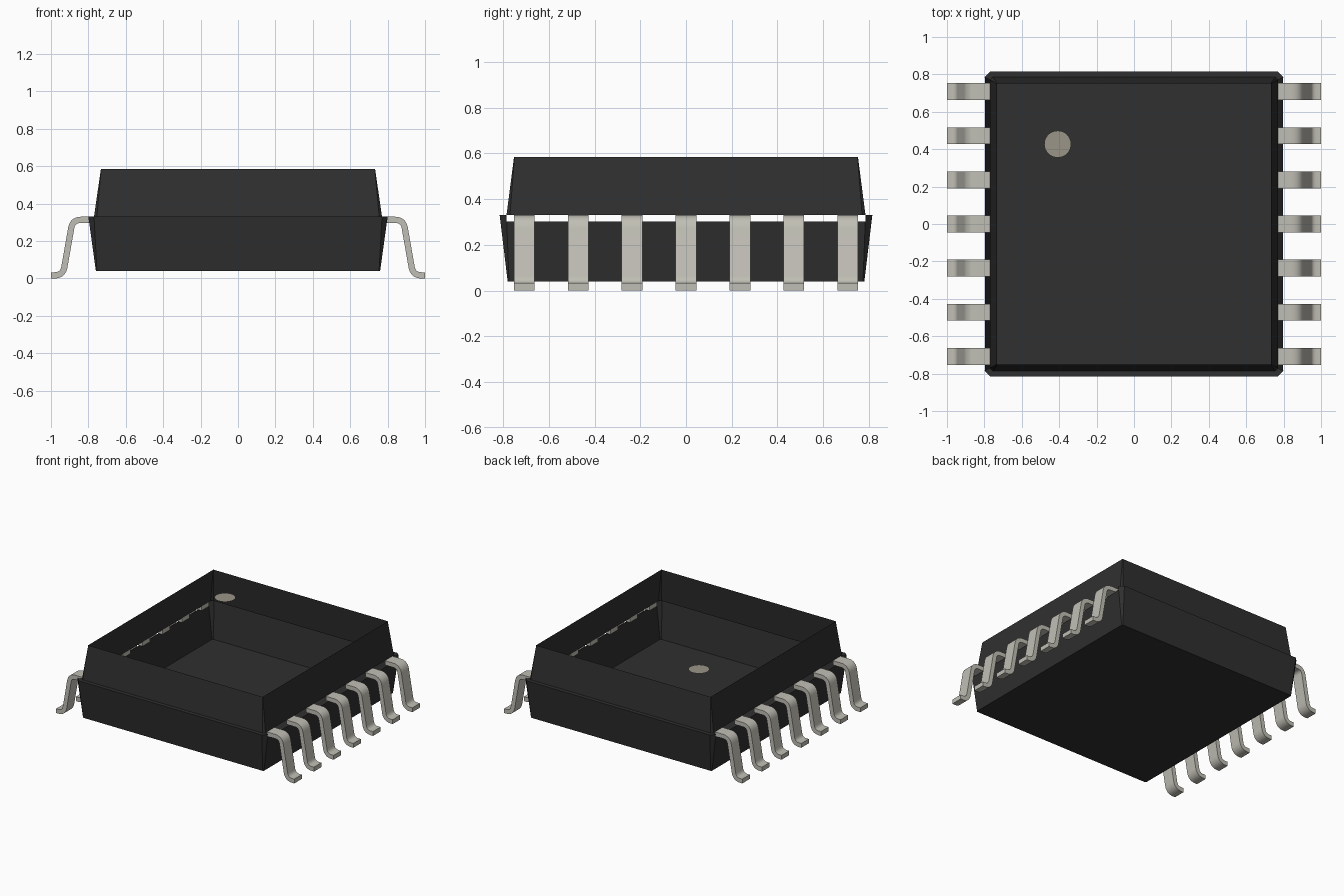
import bpy, bmesh, math
from mathutils import Vector

cube = bpy.data.objects.get("Cube")
if cube:
    bpy.data.objects.remove(cube, do_unlink=True)


def material(name, rgb):
    m = bpy.data.materials.new(name)
    m.use_nodes = True
    m.diffuse_color = (*rgb, 1)
    bsdf = m.node_tree.nodes["Principled BSDF"]
    bsdf.inputs["Base Color"].default_value = (*rgb, 1)
    bsdf.inputs["Roughness"].default_value = 0.6
    return m


BLACK = material("black resin", (0.029, 0.029, 0.029))
METAL = material("tinned metal", (0.53, 0.52, 0.46))
GREY = material("warm grey marker", (0.33, 0.30, 0.245))


def add_object(name, bm, mat):
    mesh = bpy.data.meshes.new(name)
    bm.to_mesh(mesh)
    bm.free()
    mesh.materials.append(mat)
    ob = bpy.data.objects.new(name, mesh)
    bpy.context.collection.objects.link(ob)
    return ob


def ring(bm, x, y, z, c):
    """Rectangle with corners cut by c, counter-clockwise from the +x side."""
    quarter = [(x, y - c), (x - c, y)]
    pts = (quarter + [(-a, b) for a, b in reversed(quarter)]
           + [(-a, -b) for a, b in quarter] + [(a, -b) for a, b in reversed(quarter)])
    return [bm.verts.new((a, b, z)) for a, b in pts]


def bridge(bm, low, high, skip=()):
    n = len(low)
    for i in range(n):
        if i not in skip:
            j = (i + 1) % n
            bm.faces.new((low[i], low[j], high[j], high[i]))


SEAM = 0.33
SIDES = (3, 7)      # faces on the lead sides

# Lower shell: closed floor, walls on the lead sides stop below the leads
bm = bmesh.new()
base = ring(bm, 0.76, 0.78, 0.04, 0.006)
rim = ring(bm, 0.80, 0.815, SEAM, 0.03)
bm.faces.new(list(reversed(base)))
bridge(bm, base, rim, SIDES)
for i in SIDES:
    a, b = base[i], base[(i + 1) % 8]
    d, e = rim[i], rim[(i + 1) % 8]
    top = [bm.verts.new(p.co.lerp(q.co, 0.9)) for p, q in ((b, e), (a, d))]
    bm.faces.new((a, b, *top))
# Ledge up to the foot of the upper shell, open along the leads
foot = ring(bm, 0.77, 0.785, SEAM, 0.015)
bridge(bm, rim, foot, SIDES)
add_object("lower_body", bm, BLACK)

# Upper shell: open-topped tapered walls
bm = bmesh.new()
bridge(bm, ring(bm, 0.77, 0.785, SEAM, 0.015), ring(bm, 0.733, 0.752, 0.585, 0.002))
add_object("upper_body", bm, BLACK)

# Round orientation marker
bm = bmesh.new()
bmesh.ops.create_circle(bm, cap_ends=True, segments=32, radius=0.072)
marker = add_object("orientation_marker", bm, GREY)
marker.location = (-0.408, 0.427, 0.585)


# Gull-wing leads: a rounded centre line, thickened and extruded
def rounded(path, cut, steps=7):
    out = [path[0]]
    for p, q, r in zip(path, path[1:], path[2:]):
        a = q + (p - q).normalized() * cut
        b = q + (r - q).normalized() * cut
        for k in range(steps + 1):
            t = k / steps
            out.append(a * (1 - t) ** 2 + q * 2 * t * (1 - t) + b * t * t)
    return out + [path[-1]]


T, W, PITCH, COUNT = 0.033, 0.09, 0.236, 7
line = rounded([Vector(p) for p in ((0.77, SEAM - T / 2), (0.884, SEAM - T / 2),
                                    (0.936, T / 2), (1.0, T / 2))], 0.045)
bm = bmesh.new()
sections = []
y0 = -PITCH * (COUNT - 1) / 2
for i, p in enumerate(line):
    d = (line[min(i + 1, len(line) - 1)] - line[max(i - 1, 0)]).normalized()
    n = Vector((-d.y, d.x)) * T / 2
    sections.append([bm.verts.new((q.x, y0 + s * W / 2, q.y))
                     for q, s in ((p + n, -1), (p + n, 1), (p - n, 1), (p - n, -1))])
for a, b in zip(sections, sections[1:]):
    bridge(bm, a, b)
bm.faces.new(sections[0])
bm.faces.new(sections[-1])
bmesh.ops.recalc_face_normals(bm, faces=bm.faces)
leads = add_object("leads", bm, METAL)

bpy.ops.object.select_all(action="DESELECT")
leads.select_set(True)
bpy.context.view_layer.objects.active = leads
bpy.ops.object.shade_smooth_by_angle(angle=math.radians(35))

row = leads.modifiers.new("row", "ARRAY")
row.count = COUNT
row.use_relative_offset = False
row.use_constant_offset = True
row.constant_offset_displace = (0, PITCH, 0)
mirror = leads.modifiers.new("both_sides", "MIRROR")
mirror.use_mirror_merge = False
